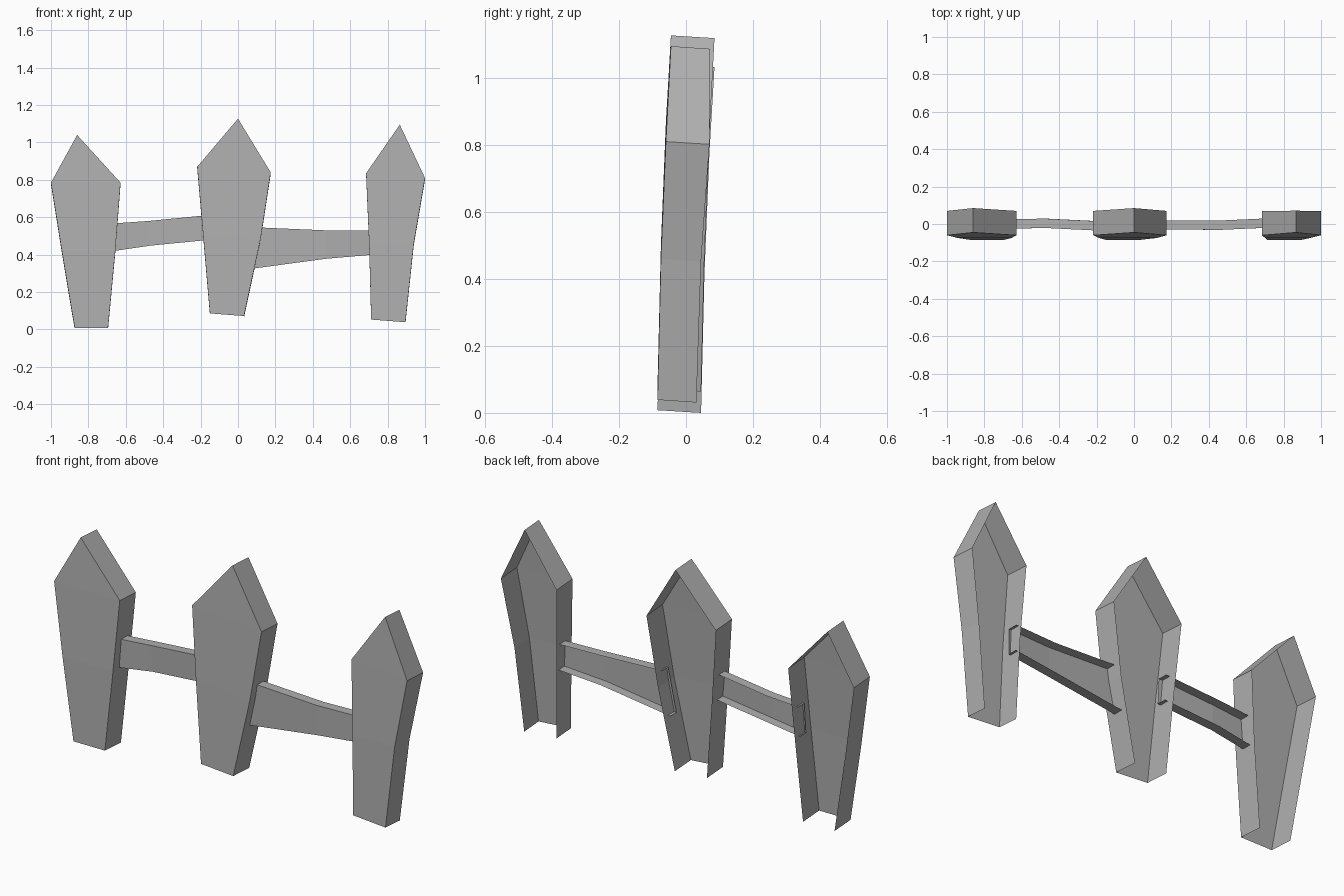
import bpy

if "Cube" in bpy.data.objects:
    bpy.data.objects.remove(bpy.data.objects["Cube"])

# Dark grey finish
grey = bpy.data.materials.new("dark_grey")
grey.diffuse_color = (0.43, 0.43, 0.43, 1.0)
grey.use_nodes = True
grey.node_tree.nodes["Principled BSDF"].inputs["Base Color"].default_value = grey.diffuse_color


def make_object(name, verts, faces):
    mesh = bpy.data.meshes.new(name)
    mesh.from_pydata(verts, [], faces)
    mesh.update()
    mesh.materials.append(grey)
    obj = bpy.data.objects.new(name, mesh)
    bpy.context.collection.objects.link(obj)
    return obj


# Front y of each outline row: foot, foot, middle, shoulder, tip, shoulder, middle
LEAN = [-0.085, -0.085, -0.075, -0.06, -0.045, -0.06, -0.075]


def picket(name, outline, depth):
    """Pointed board: front and side walls, open at the back and the foot."""
    n = len(outline)
    front = [(x, y, z) for (x, z), y in zip(outline, LEAN)]
    back = [(x, y + d, z - 0.008) for (x, y, z), d in zip(front, depth)]
    faces = [(0, 1, 2, 6), (6, 2, 3, 5), (5, 3, 4)]
    for i in range(1, n):
        j = (i + 1) % n
        faces.append((i, i + n, j + n, j))
    return make_object(name, front + back, faces)


def rail(name, stations):
    """Channel-shaped rail, open at the back and both ends."""
    verts = []
    for x_top, x_low, y, top, low in stations:
        verts += [(x_top, y + 0.05, top), (x_top, y, top),
                  (x_low, y, low), (x_low, y + 0.05, low)]
    faces = []
    for s in range(len(stations) - 1):
        for k in range(3):
            a = s * 4 + k
            faces.append((a, a + 1, a + 5, a + 4))
    return make_object(name, verts, faces)


# Pickets
deep = [0.13] * 7
picket("left_picket",
       [(-0.873, 0.008), (-0.695, 0.008), (-0.656, 0.42), (-0.628, 0.785),
        (-0.86, 1.04), (-1.0, 0.785), (-0.942, 0.42)], deep)
picket("middle_picket",
       [(-0.15, 0.086), (0.032, 0.072), (0.12, 0.48), (0.175, 0.84),
        (0.0, 1.127), (-0.218, 0.87), (-0.186, 0.5)], deep)
picket("right_picket",
       [(0.712, 0.053), (0.895, 0.039), (0.94, 0.46), (1.0, 0.81),
        (0.865, 1.095), (0.685, 0.835), (0.701, 0.46)],
       [0.116, 0.116, 0.12, 0.13, 0.116, 0.13, 0.12])

# Rails, each slightly bent and poking through the picket walls
rail("left_rail",
     [(-0.653, -0.662, -0.025, 0.568, 0.42), (-0.48, -0.47, -0.021, 0.58, 0.448),
      (-0.175, -0.168, -0.036, 0.61, 0.478)])
rail("right_rail",
     [(0.122, 0.075, -0.03, 0.545, 0.325), (0.47, 0.47, -0.031, 0.53, 0.378),
      (0.71, 0.712, -0.02, 0.53, 0.399)])
